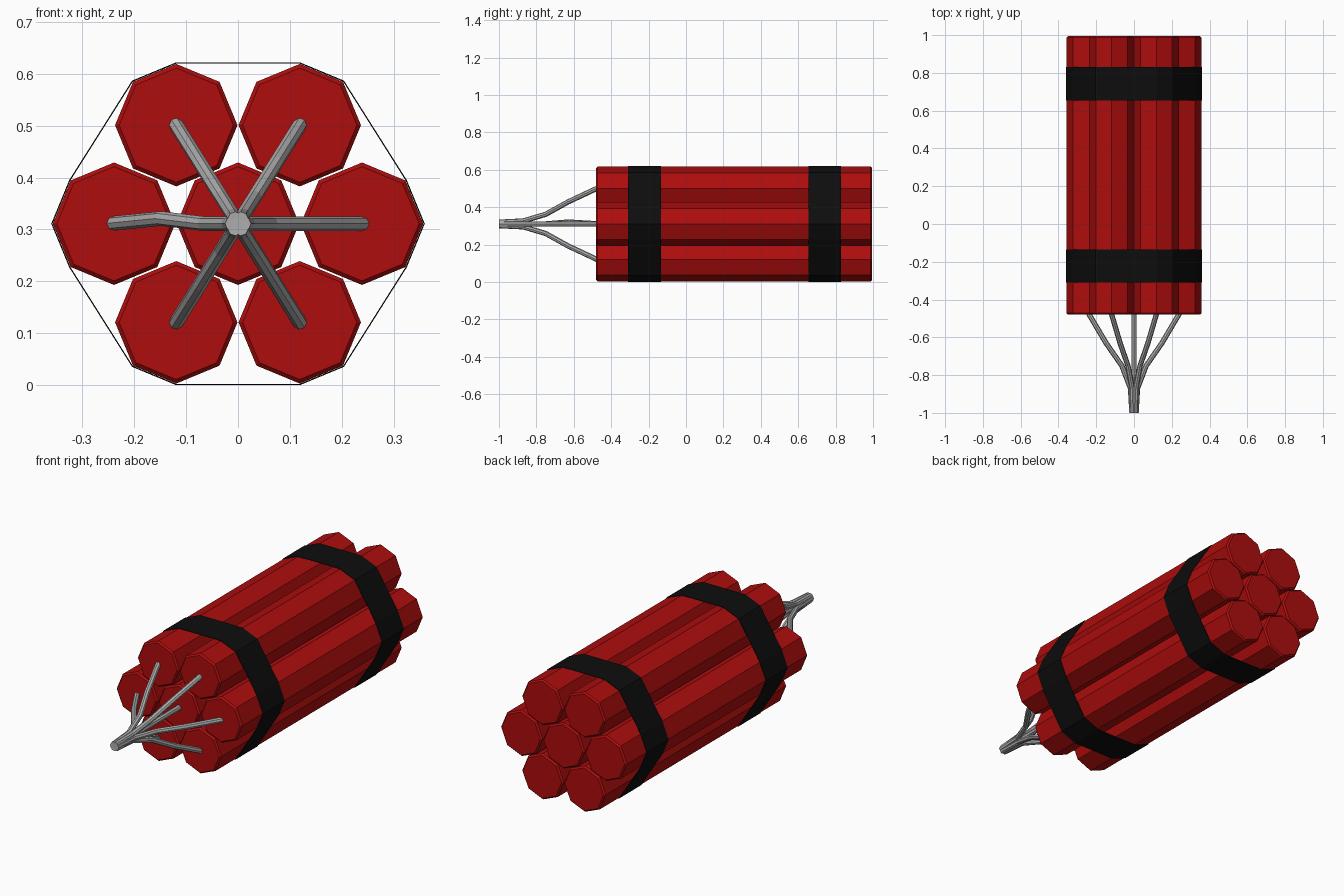
import bpy, bmesh, math
from mathutils import Vector

if "Cube" in bpy.data.objects:
    bpy.data.objects.remove(bpy.data.objects["Cube"])

CZ = 0.311      # height of bundle axis
R = 0.118       # stick radius
Y0, Y1 = -0.48, 0.995
CENTRES = [(0, 0), (-0.239, 0), (0.239, 0), (-0.119, 0.19), (0.119, 0.19),
           (-0.119, -0.19), (0.119, -0.19)]


def material(name, rgb):
    m = bpy.data.materials.new(name)
    m.diffuse_color = (*rgb, 1)
    m.use_nodes = True
    m.node_tree.nodes["Principled BSDF"].inputs["Base Color"].default_value = m.diffuse_color
    return m


red = material("red paper", (0.42, 0.004, 0.004))
black = material("black tape", (0.004, 0.004, 0.004))
grey = material("grey cord", (0.42, 0.42, 0.42))


def octagon(cx, cz, r):
    return [(cx + r * math.cos(i * math.pi / 4), cz + r * math.sin(i * math.pi / 4))
            for i in range(8)]


def loft(name, rings, mat, caps=True):
    """Skin rings of (x, y, z) points; without caps the last ring joins the first."""
    bm = bmesh.new()
    vs = [[bm.verts.new(p) for p in ring] for ring in rings]
    n = len(vs[0])
    pairs = list(zip(vs, vs[1:])) if caps else list(zip(vs, vs[1:] + vs[:1]))
    for a, b in pairs:
        for i in range(n):
            j = (i + 1) % n
            bm.faces.new((a[i], a[j], b[j], b[i]))
    if caps:
        bm.faces.new(vs[0])
        bm.faces.new(vs[-1])
    bmesh.ops.recalc_face_normals(bm, faces=bm.faces)
    me = bpy.data.meshes.new(name)
    bm.to_mesh(me)
    bm.free()
    me.materials.append(mat)
    ob = bpy.data.objects.new(name, me)
    bpy.context.collection.objects.link(ob)
    return ob


# Seven octagonal sticks with small chamfers at the ends
c = 0.008
for k, (x, z) in enumerate(CENTRES):
    rings = [[(px, y, pz) for px, pz in octagon(x, CZ + z, r)]
             for y, r in ((Y0, R - c), (Y0 + c, R), (Y1 - c, R), (Y1, R - c))]
    loft(f"stick_{k + 1}", rings, red)


# Convex outline around the bundle, for the tape
def hull(points):
    pts = sorted(set((round(x, 5), round(z, 5)) for x, z in points))

    def half(seq):
        out = []
        for p in seq:
            while len(out) > 1 and ((out[-1][0] - out[-2][0]) * (p[1] - out[-2][1])
                                    - (out[-1][1] - out[-2][1]) * (p[0] - out[-2][0])) <= 1e-5:
                out.pop()
            out.append(p)
        return out[:-1]
    return half(pts) + half(pts[::-1])


outline = hull([p for x, z in CENTRES for p in octagon(x, z, R)])


def ring(y, grow):
    return [(p.x, y, CZ + p.y) for p in
            (Vector(q) + Vector(q).normalized() * grow for q in outline)]


# Two tape bands
for name, a, b in (("front_band", -0.31, -0.135), ("back_band", 0.655, 0.83)):
    loft(name, [ring(a, 0.003), ring(b, 0.003), ring(b, 0.0005), ring(a, 0.0005)],
         black, caps=False)

# Fuse cords: (y, fraction of the way out to the stick centre)
PROFILE = [(-0.46, 1.04), (-0.63, 0.62), (-0.75, 0.27), (-0.87, 0.09)]
for k, (x, z) in enumerate(CENTRES):
    d = Vector((x, z))
    tip = d.normalized() * 0.011 if d.length else d
    bow = 0.01 if z == 0 and x < 0 else 0.0
    pts = [(x * f, y, CZ + z * f + bow * (0.3 < f < 1)) for y, f in PROFILE]
    pts.append((tip.x, -1.0, CZ + tip.y))
    if d.length:
        pts[3] = (tip.x * 1.7, -0.87, CZ + tip.y * 1.7)
    cu = bpy.data.curves.new(f"fuse_{k + 1}", 'CURVE')
    cu.dimensions = '3D'
    cu.bevel_depth = 0.014
    cu.bevel_resolution = 2
    cu.use_fill_caps = True
    sp = cu.splines.new('POLY')
    sp.points.add(len(pts) - 1)
    for q, p in zip(sp.points, pts):
        q.co = (*p, 1)
    sp.use_smooth = False
    cu.materials.append(grey)
    ob = bpy.data.objects.new(f"fuse_{k + 1}", cu)
    bpy.context.collection.objects.link(ob)
    bpy.ops.object.select_all(action='DESELECT')
    ob.select_set(True)
    bpy.context.view_layer.objects.active = ob
    bpy.ops.object.convert(target='MESH')
